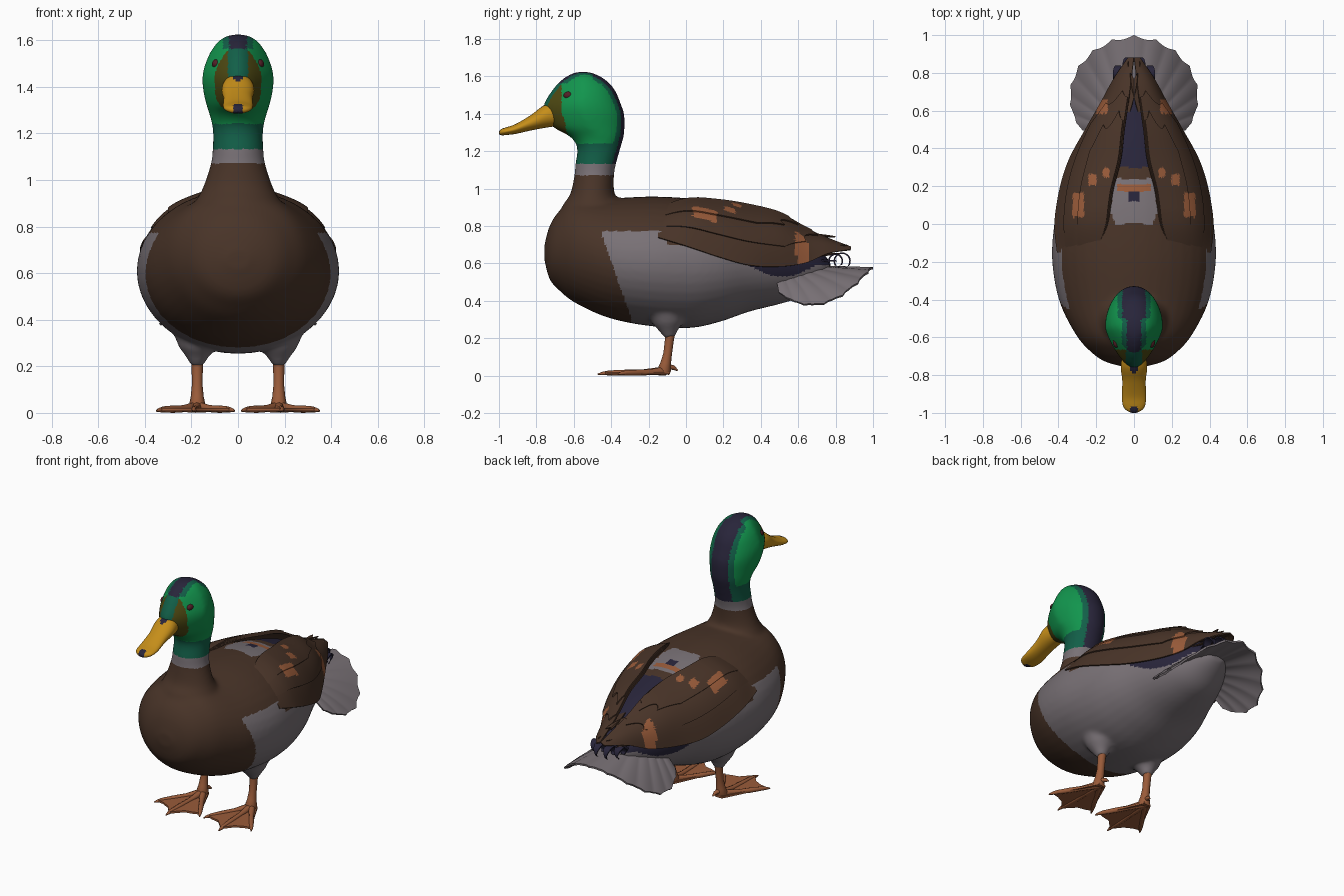
import bpy, bmesh, math
from mathutils import Vector

if "Cube" in bpy.data.objects:
    bpy.data.objects.remove(bpy.data.objects["Cube"])

COL = {"brown": (.066, .034, .021), "pale_grey": (.19, .165, .18), "navy": (.021, .018, .042),
       "emerald": (.006, .30, .075), "teal": (.006, .115, .065), "olive": (.075, .065, .006),
       "mustard": (.56, .27, .010), "rust": (.32, .105, .042), "dark_red": (.085, .014, .02)}
NAMES = list(COL)
MATS = {}
for n, c in COL.items():
    MATS[n] = bpy.data.materials.new(n)
    MATS[n].diffuse_color = (*c, 1)


def spline(rows, n):
    """Catmull-Rom samples through tuples of numbers."""
    out = []
    for i in range(len(rows) - 1):
        a, b, c, d = rows[max(i - 1, 0)], rows[i], rows[i + 1], rows[min(i + 2, len(rows) - 1)]
        for k in range(n):
            t = k / n
            out.append(tuple(.5 * (2*q + (r-p)*t + (2*p-5*q+4*r-s)*t*t + (3*q-p-3*r+s)*t**3)
                             for p, q, r, s in zip(a, b, c, d)))
    return out + [tuple(rows[-1])]


def loft(bm, rings):
    vs = [[bm.verts.new(p) for p in r] for r in rings]
    n = len(vs[0])
    for a, b in zip(vs, vs[1:]):
        for i in range(n):
            bm.faces.new((a[i], a[(i+1) % n], b[(i+1) % n], b[i]))
    bm.faces.new(vs[0])
    bm.faces.new(vs[-1][::-1])


def tube(bm, rows, seg=12):
    """Round tube through rows of x, y, z, radius."""
    rings = []
    for i, r in enumerate(rows):
        d = Vector(rows[min(i+1, len(rows)-1)][:3]) - Vector(rows[max(i-1, 0)][:3])
        q = d.to_track_quat('Z', 'Y')
        rings.append([Vector(r[:3]) + q @ Vector((r[3]*math.cos(k*math.tau/seg),
                     r[3]*math.sin(k*math.tau/seg), 0)) for k in range(seg)])
    loft(bm, rings)


def finish(name, bm, rule, mods=(), angle=40):
    """Make the object, apply modifiers, colour faces by rule and shade it."""
    bmesh.ops.recalc_face_normals(bm, faces=bm.faces)
    me = bpy.data.meshes.new(name)
    bm.to_mesh(me)
    bm.free()
    ob = bpy.data.objects.new(name, me)
    bpy.context.collection.objects.link(ob)
    for kind, props in mods:
        m = ob.modifiers.new(kind, kind)
        for k, v in props.items():
            setattr(m, k, v)
    if mods:
        dg = bpy.context.evaluated_depsgraph_get()
        new = bpy.data.meshes.new_from_object(ob.evaluated_get(dg))
        ob.modifiers.clear()
        ob.data = new
    ob.data.materials.clear()
    used = []
    for p in ob.data.polygons:
        n = rule if isinstance(rule, str) else rule(*p.center)
        if n not in used:
            used.append(n)
            ob.data.materials.append(MATS[n])
        p.material_index = used.index(n)
    bpy.ops.object.select_all(action='DESELECT')
    ob.select_set(True)
    bpy.context.view_layer.objects.active = ob
    bpy.ops.object.shade_smooth_by_angle(angle=math.radians(angle))
    return ob


CIRC = [k * math.tau / 40 for k in range(40)]

# Body, neck, head and thighs fused into one skin
bm = bmesh.new()
BODY = [(-.757, .70, .62, .05), (-.73, .80, .52, .15), (-.68, .88, .46, .225), (-.59, .95, .39, .305),
        (-.41, .95, .31, .395), (-.19, .96, .267, .434), (.02, .95, .257, .42), (.18, .925, .29, .385),
        (.34, .885, .345, .32), (.5, .83, .385, .25), (.62, .75, .425, .18), (.72, .67, .50, .11),
        (.77, .61, .55, .05)]
loft(bm, [[(w*math.sin(a), y, (t+b)/2 + (t-b)/2*math.cos(a)) for a in CIRC]
          for y, t, b, w in spline(BODY, 5)])
HEAD = [(.75, -.70, -.28, .24, 0), (.90, -.665, -.33, .185, 0), (.97, -.62, -.38, .15, 0),
        (1.07, -.597, -.385, .117, 0), (1.13, -.592, -.375, .109, 0), (1.22, -.582, -.35, .108, 0),
        (1.28, -.62, -.333, .122, .1), (1.33, -.71, -.328, .138, .3), (1.40, -.76, -.33, .152, .4),
        (1.46, -.758, -.35, .152, .4), (1.53, -.715, -.38, .130, .4), (1.58, -.67, -.425, .1, .35),
        (1.613, -.62, -.48, .065, .3), (1.627, -.575, -.53, .02, 0)]
loft(bm, [[(w*math.sin(a)*(1 - k*max(0, -math.cos(a))), (f+b)/2 + (b-f)/2*math.cos(a), z) for a in CIRC]
          for z, f, b, w, k in spline(HEAD, 4)])
for s in (-1, 1):
    tube(bm, [(s*.175, -.085, .205, .028), (s*.175, -.09, .235, .045), (s*.175, -.095, .28, .08),
              (s*.17, -.10, .36, .12)], 20)


def skin(x, y, z):
    ax = abs(x)
    if z > 1.135 and y < -.25:                                  # head plumage
        ridge = y > -.45 or z > 1.565
        w = .06 if y > -.5 else .037
        if ridge and ax < w:
            return "navy"
        if z < 1.245 or (ridge and ax < w + .027) or (ax < .045 and y < -.64 and z > 1.45):
            return "teal"
        if y < -.665 + .25*max(0, 1.42 - z) and z < 1.57:
            return "olive"
        return "emerald"
    if z > 1.07 and y < -.25:                                   # collar
        return "pale_grey"
    if z > .75 and 0 < y < .24 and ax < .12 - .3*max(0, .06 - y):  # saddle patch
        if .17 < y < .21 and ax < .09:
            return "rust"
        return "navy" if .12 < y < .17 and ax < .035 else "pale_grey"
    if y > .3 and ax < .1 and z > .62:                          # rump
        return "navy"
    if y > .34 and z > .59 - .06*math.sin(min(1, (y-.34)/.35)*math.pi):
        return "navy"
    edge = -.29 - .35*max(0, z - .30)                           # flank
    return "pale_grey" if y > edge and z < (.775 if y < -.1 else .70) else "brown"


finish("body_skin", bm, skin, [("REMESH", dict(mode='VOXEL', voxel_size=.012)),
                               ("SMOOTH", dict(factor=.5, iterations=10))], 80)

# Bill
bm = bmesh.new()
BILL = [(-.66, 1.465, 1.34, .055), (-.75, 1.452, 1.328, .07), (-.83, 1.395, 1.313, .062),
        (-.91, 1.348, 1.295, .064), (-.96, 1.33, 1.289, .059), (-.985, 1.322, 1.287, .042),
        (-1.0, 1.31, 1.293, .012)]
loft(bm, [[(w*math.sin(a), y, (t+b)/2 + (t-b)/2*math.cos(a)) for a in CIRC]
          for y, t, b, w in spline(BILL, 6)])
finish("bill", bm, lambda x, y, z: "navy" if abs(x) < .02 and (y < -.965 or z > 1.43) else "mustard", (), 60)

# Eyes
for s in (-1, 1):
    bm = bmesh.new()
    bmesh.ops.create_uvsphere(bm, u_segments=20, v_segments=12, radius=1)
    for v in bm.verts:
        v.co = Vector((s*.092 + v.co.x*.02, -.625 + v.co.y*.03, 1.5 + v.co.z*.021))
    finish("eye", bm, "dark_red")

# Wings: layered shells given by inner edge, outer edge and bulge along y
WING = spline([(-.15, .20, .895, .405, .74, .02), (0, .14, .938, .418, .695, .05),
               (.18, .11, .930, .392, .635, .06), (.34, .07, .905, .342, .592, .065),
               (.5, .05, .865, .255, .585, .06), (.64, .03, .79, .175, .605, .04),
               (.76, .015, .735, .11, .655, .02), (.88, 0, .69, .03, .675, 0)], 10)


def wing_point(u, v, off):
    f = min(max(u, 0), 1) * (len(WING) - 1)
    i = min(int(f), len(WING) - 2)
    y, xi, zi, xo, zo, b = [p + (q-p)*(f-i) for p, q in zip(WING[i], WING[i+1])]
    n = Vector((zi - zo, 0, xo - xi)).normalized()
    return Vector((xi + (xo-xi)*v, y, zi + (zo-zi)*v)) + n*(b*math.sin(math.pi*v) + off*min(1, u*5))


def wing_rule(x, y, z):
    ax = abs(x)
    spots = ((.295, .10, .03, .065), (.22, .235, .022, .03), (.148, .27, .018, .025), (.17, .62, .03, .035))
    return "rust" if any(abs(ax-a) < c and abs(y-b) < d for a, b, c, d in spots) else "brown"


def sheet(bm, fn, nu, nv):
    g = [[bm.verts.new(fn(i/nu, j/nv)) for j in range(nv+1)] for i in range(nu+1)]
    for i in range(nu):
        for j in range(nv):
            bm.faces.new((g[i][j], g[i+1][j], g[i+1][j+1], g[i][j+1]))


LAYERS = [("flight_feathers", 1, 1, 0, 0), ("wing_coverts", .80, .72, .009, .05),
          ("scapular_feathers", .68, .42, .018, .06)]
for s in (-1, 1):
    for name, u1, v1, off, scallop in LAYERS:
        bm = bmesh.new()

        def shell(a, b):
            end = u1 - scallop*abs(math.cos(b*math.pi*2)) - .15*b*b*(u1 < 1)
            p = wing_point(a*end, b*v1, off)
            return (s*p.x, p.y, p.z)
        sheet(bm, shell, 60, 32)
        finish(name, bm, wing_rule, [("SOLIDIFY", dict(thickness=.008, offset=0))])
    # Long pointed wing tips
    bm = bmesh.new()
    for x0, z0, x1, y1, z1 in ((.06, .76, -.02, .80, .745), (.09, .70, .03, .86, .70), (.13, .64, .07, .82, .655)):
        sheet(bm, lambda a, b: (s*(x0 + (x1-x0)*a + (b-.5)*.05*(1 - a**3)), .55 + (y1-.55)*a,
                                z0 + (z1-z0)*a - (b-.5)*.02*(1 - a**3)), 10, 2)
    finish("wing_tip_feathers", bm, "brown", [("SOLIDIFY", dict(thickness=.006, offset=0))])

# Tail fan with scalloped feather ends and drooping sides
bm = bmesh.new()


def fan(a, b):
    t = (b - .5) * 2
    ang = t * math.radians(80)
    r = (.55 - .27*abs(t)**1.1 + .05*math.sin(math.pi*abs(t))) * (1 - .03*abs(math.sin(t*6.5*math.pi)))
    x = r*a*math.sin(ang)
    return (x, .45 + r*a*math.cos(ang), .595 - 1.75*x*x - .025*a + .006*a*abs(math.cos(t*6.5*math.pi)))


sheet(bm, fan, 10, 104)
finish("tail_fan", bm, "pale_grey", [("SOLIDIFY", dict(thickness=.012, offset=0))])

# Curled tail feathers
bm = bmesh.new()
for s in (-1, 1):
    for cx, cy, r in ((.035, .835, .042), (.085, .80, .036)):
        sheet(bm, lambda a, b: (s*(cx + (b-.5)*.055*math.sin(math.pi*min(1, a+.12))),
                                cy + r*math.sin(5*a - 2.2), .615 + r*math.cos(5*a - 2.2)), 20, 2)
        sheet(bm, lambda a, b: (s*(cx*(.5 + .5*a) + (b-.5)*.05), .66 + (cy-.69)*a, .625 - .01*a), 4, 2)
finish("curled_tail_feathers", bm, "navy", [("SOLIDIFY", dict(thickness=.008, offset=0))])

# Legs and webbed feet
for s in (-1, 1):
    bm = bmesh.new()
    tube(bm, [(s*.175, -.083, .25, .03), (s*.175, -.088, .2, .024), (s*.175, -.098, .12, .023),
              (s*.175, -.108, .07, .028), (s*.175, -.115, .035, .036), (s*.175, -.12, .012, .03)])
    tube(bm, [(s*.175, -.10, .05, .016), (s*.165, -.065, .045, .012), (s*.16, -.045, .03, .004)], 8)
    tips = [(.018, -.37), (.19, -.465), (.347, -.36)]
    for tx, ty in tips:
        P = lambda k: (s*(.175 + (tx-.175)*k), -.11 + (ty+.11)*k)
        tube(bm, [(*P(0), .028, .024), (*P(.35), .02, .015), (*P(.6), .018, .016), (*P(.85), .017, .013),
                  (*P(.95), .014, .009), (*P(1.02), .010, .003)], 8)
    finish("leg_and_toes", bm, "rust", (), 60)
    bm = bmesh.new()
    out = [(.15, -.085), (.03, -.35), (.07, -.365), (.12, -.375), (.187, -.445), (.24, -.38),
           (.29, -.355), (.335, -.345), (.2, -.085)]
    bm.faces.new([bm.verts.new((s*x, y, .016)) for x, y in out])
    finish("foot_web", bm, "rust", [("SOLIDIFY", dict(thickness=.012, offset=0))])

# Rest the soles on z = 0
bpy.context.view_layer.update()
low = min(v.co.z for o in bpy.data.objects for v in o.data.vertices)
for o in bpy.data.objects:
    o.location.z -= low

for m in bpy.data.materials:
    if m.users and not m.is_grease_pencil:
        m.use_nodes = True
        m.node_tree.nodes["Principled BSDF"].inputs["Base Color"].default_value = m.diffuse_color
